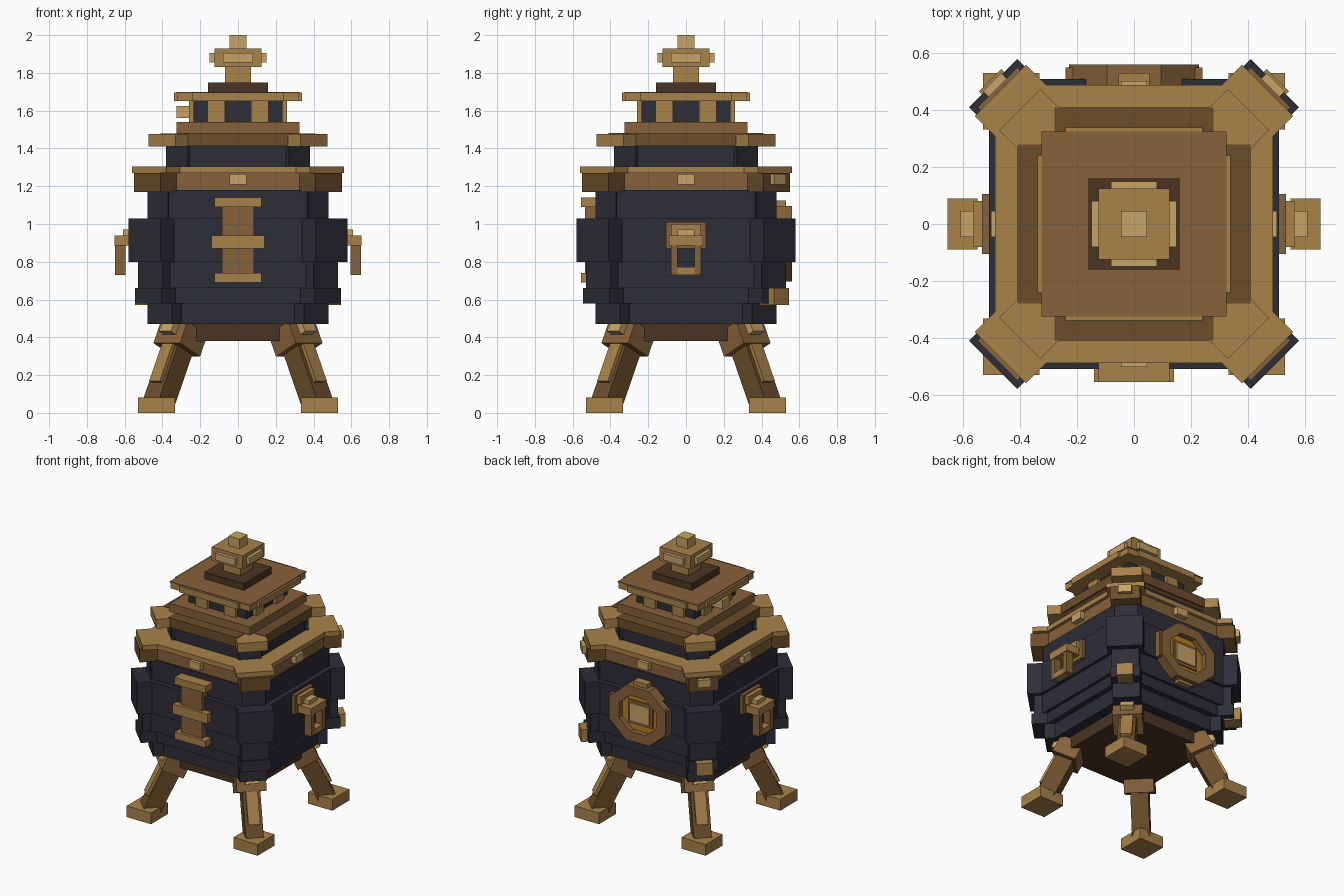
import bpy, bmesh, math
from mathutils import Matrix, Vector

cube = bpy.data.objects.get("Cube")
if cube:
    bpy.data.objects.remove(cube, do_unlink=True)


def material(name, hexcode):
    def lin(i):
        c = int(hexcode[i:i + 2], 16) / 255
        return c / 12.92 if c < 0.04 else ((c + 0.055) / 1.055) ** 2.4
    col = (lin(0), lin(2), lin(4), 1)
    m = bpy.data.materials.new(name)
    m.use_nodes = True
    m.diffuse_color = col
    bsdf = m.node_tree.nodes["Principled BSDF"]
    bsdf.inputs["Base Color"].default_value = col
    bsdf.inputs["Roughness"].default_value = 0.8
    return m


NAVY = material("dark iron", "2d2e37")
TAN = material("brass", "a88249")
LIGHT = material("pale brass", "c6a366")
BROWN = material("bronze", "86623a")
MID = material("aged bronze", "6b4d2a")
DARK = material("dark bronze", "4a3523")
GOLD = material("glowing amber", "b8801c")


def finish(name, bm, *mats):
    bmesh.ops.recalc_face_normals(bm, faces=bm.faces[:])
    me = bpy.data.meshes.new(name)
    bm.to_mesh(me)
    bm.free()
    for m in mats:
        me.materials.append(m)
    ob = bpy.data.objects.new(name, me)
    bpy.context.collection.objects.link(ob)
    return ob


def box(name, x, y, z, mat, frame=Matrix()):
    """Box from (min, max) ranges, placed in an optional frame."""
    bm = bmesh.new()
    bmesh.ops.create_cube(bm, size=1)
    r = (x, y, z)
    for v in bm.verts:
        v.co = frame @ Vector([(a + b) / 2 + c * (b - a) for (a, b), c in zip(r, v.co)])
    return finish(name, bm, mat)


def turn(deg):
    return Matrix.Rotation(math.radians(deg), 4, 'Z')


def block(name, h, z0, z1, mat):
    return box(name, (-h, h), (-h, h), (z0, z1), mat)


def tier(name, z0, z1, side, hi, lo, mat, corner_mat=None):
    """Square tier whose four corners carry protruding diagonal plates."""
    e = side - (hi - lo)
    quad = [(side, e), (hi, lo), (lo, hi), (e, side)]
    bm = bmesh.new()
    vs = [bm.verts.new(turn(90 * k) @ Vector((x, y, z0))) for k in range(4) for x, y in quad]
    base = bm.faces.new(vs)
    ext = bmesh.ops.extrude_face_region(bm, geom=[base])
    for v in ext["geom"]:
        if isinstance(v, bmesh.types.BMVert):
            v.co.z = z1
    if corner_mat:
        for f in bm.faces:
            f.normal_update()
            n = f.normal
            if abs(n.z) < 0.5 and abs(abs(n.x) - abs(n.y)) < 0.1:
                f.material_index = 1
    return finish(name, bm, mat, corner_mat or mat)


# Iron body
block("base_plate", 0.36, 0.38, 0.48, DARK)
tier("body_foot", 0.47, 0.58, 0.43, 0.48, 0.35, NAVY)
tier("body_lower_band", 0.58, 0.66, 0.47, 0.545, 0.405, NAVY)
tier("body_lower", 0.66, 0.80, 0.49, 0.53, 0.40, NAVY)
tier("body_middle", 0.80, 1.03, 0.51, 0.58, 0.41, NAVY)
tier("body_upper", 1.03, 1.18, 0.475, 0.48, 0.37, NAVY)

# Rim and stepped roof
tier("rim_band", 1.17, 1.27, 0.465, 0.55, 0.41, BROWN, MID)
tier("rim_lid", 1.27, 1.305, 0.488, 0.56, 0.38, TAN)
tier("neck", 1.30, 1.42, 0.365, 0.38, 0.27, NAVY)
tier("roof_ring", 1.41, 1.477, 0.40, 0.475, 0.33, TAN)
for k in range(2):
    box("roof_ring_band", (-0.41, 0.41), (-0.28, 0.28), (1.412, 1.48 + 0.001 * k), MID, turn(90 * k))
block("roof_step", 0.325, 1.48, 1.54, BROWN)
block("lantern_core", 0.235, 1.54, 1.65, NAVY)
block("roof_slab", 0.322, 1.65, 1.695, TAN)
block("roof_slab_top", 0.325, 1.692, 1.70, BROWN)

# Finial
block("finial_base", 0.16, 1.70, 1.75, DARK)
block("finial_stem", 0.07, 1.75, 1.83, TAN)
block("finial_head", 0.125, 1.83, 1.93, TAN)
block("finial_tip", 0.045, 1.93, 2.0, LIGHT)

# Details repeated on the four sides
for k in range(4):
    f = turn(90 * k)
    box("finial_plate", (-0.08, 0.08), (-0.15, -0.12), (1.855, 1.905), LIGHT, f)
    box("roof_edge_strip", (-0.24, 0.24), (-0.34, -0.31), (1.65, 1.695), TAN, f)
    box("rim_stud", (-0.045, 0.045), (-0.502, -0.45), (1.21, 1.265), LIGHT, f)
    for x in (-0.115, 0.115):
        box("lantern_post", (x - 0.047, x + 0.047), (-0.26, -0.22), (1.54, 1.65), TAN, f)
box("lantern_knob", (-0.325, -0.23), (-0.04, 0.04), (1.56, 1.625), LIGHT)

# Front strap
box("front_strap", (-0.085, 0.085), (-0.535, -0.44), (0.70, 1.12), BROWN)
for z0, z1, w in ((0.69, 0.74, 0.125), (0.87, 0.94, 0.14), (1.09, 1.14, 0.125)):
    box("front_strap_clasp", (-w, w), (-0.555, -0.45), (z0, z1), TAN)

# Side handles
for k in (0, 180):
    f = turn(k)
    box("handle_mount", (0.49, 0.535), (-0.105, 0.105), (0.87, 1.01), BROWN, f)
    box("handle_mount_cap", (0.50, 0.565), (-0.08, 0.08), (0.94, 1.0), TAN, f)
    box("handle_arm", (0.50, 0.61), (-0.045, 0.045), (0.90, 0.97), LIGHT, f)
    box("handle_top", (0.55, 0.655), (-0.09, 0.09), (0.885, 0.94), TAN, f)
    for s in (-1, 1):
        y = sorted((s * 0.045, s * 0.08))
        box("handle_side", (0.595, 0.65), y, (0.73, 0.89), BROWN, f)
    box("handle_grip", (0.595, 0.65), (-0.045, 0.045), (0.73, 0.772), TAN, f)

# Back window: octagonal frame with an amber pane
bm = bmesh.new()
rings = []
for r, y in ((0.235, 0.48), (0.235, 0.56), (0.155, 0.56), (0.155, 0.48)):
    ring = []
    for i in range(8):
        a = math.radians(22.5 + 45 * i)
        ring.append(bm.verts.new((r * math.cos(a) * 1.05, y, 0.895 + r * math.sin(a) * 0.92)))
    rings.append(ring)
for j in range(4):
    p, q = rings[j], rings[(j + 1) % 4]
    for i in range(8):
        n = (i + 1) % 8
        bm.faces.new((p[i], p[n], q[n], q[i]))
finish("window_frame", bm, BROWN)
box("window_pane", (-0.15, 0.15), (0.49, 0.52), (0.765, 1.025), GOLD)
box("window_plate_border", (-0.1, 0.1), (0.50, 0.53), (0.81, 0.98), BROWN)
box("window_plate", (-0.08, 0.08), (0.50, 0.54), (0.83, 0.96), LIGHT)
for z in (0.675, 1.08):
    box("window_clasp", (-0.055, 0.055), (0.46, 0.53), (z, z + 0.045), TAN)
for s in (-1, 1):
    x = sorted((s * 0.2, s * 0.24))
    box("window_side_bar", x, (0.48, 0.55), (0.80, 0.99), BROWN)

# Back corner ornaments
for a in (45, 135):
    box("corner_stud", (0.60, 0.715), (-0.055, 0.055), (0.57, 0.66), TAN, turn(a))
    box("rim_corner_stud", (0.60, 0.705), (-0.045, 0.045), (1.21, 1.265), LIGHT, turn(a))

# Splayed legs
for k in range(4):
    tilt = Matrix.Rotation(math.radians(-26), 4, 'Y')
    f = turn(45 + 90 * k) @ Matrix.Translation((0.575, 0, 0.09)) @ tilt
    box("leg", (-0.06, 0.06), (-0.06, 0.06), (-0.04, 0.36), MID, f)
    box("leg_plate", (0.05, 0.08), (-0.04, 0.04), (0.05, 0.29), TAN, f)
    box("leg_bracket", (-0.08, 0.085), (-0.1, 0.1), (0.27, 0.40), BROWN, f)
    box("leg_knob", (0.07, 0.125), (-0.045, 0.045), (0.32, 0.40), LIGHT, f)
    box("foot", (0.333, 0.53), (0.333, 0.53), (0, 0.082), TAN, turn(90 * k))
